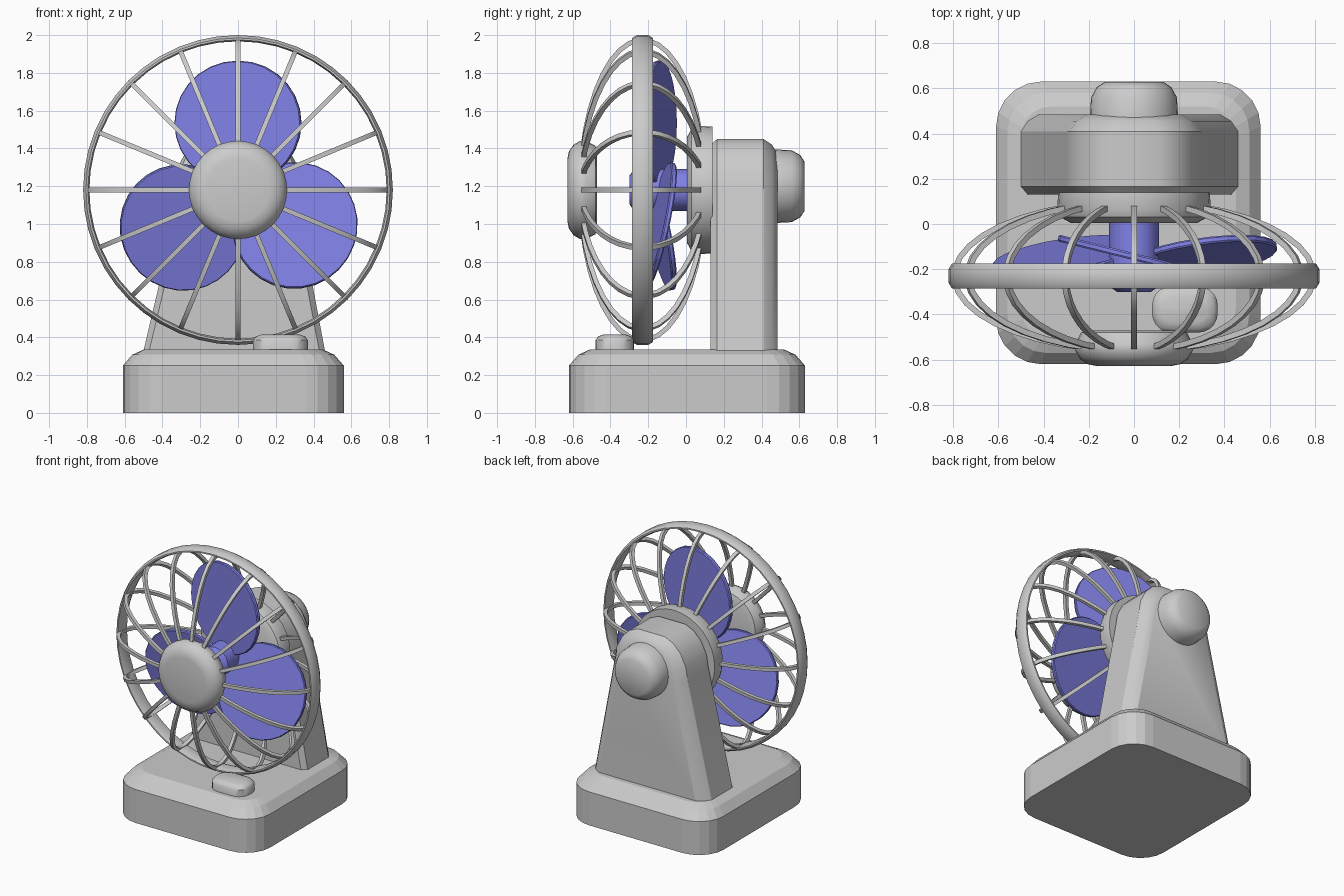
import bpy, bmesh
from math import sin, cos, pi, radians, sqrt, asin
from mathutils import Matrix, Vector

if "Cube" in bpy.data.objects:
    bpy.data.objects.remove(bpy.data.objects["Cube"])

AXIS_Z = 1.18


def add_loft(bm, rings, closed=False):
    """Skin a series of vertex rings; cap the ends or close into a loop."""
    vs = [[bm.verts.new(p) for p in r] for r in rings]
    n = len(vs[0])
    pairs = list(zip(vs, vs[1:])) + ([(vs[-1], vs[0])] if closed else [])
    for a, b in pairs:
        for i in range(n):
            j = (i + 1) % n
            bm.faces.new((a[i], a[j], b[j], b[i]))
    if not closed:
        bm.faces.new(vs[0])
        bm.faces.new(vs[-1])


def finish(name, bm, smooth=None, mat=None):
    bmesh.ops.recalc_face_normals(bm, faces=bm.faces)
    me = bpy.data.meshes.new(name)
    bm.to_mesh(me)
    bm.free()
    ob = bpy.data.objects.new(name, me)
    bpy.context.collection.objects.link(ob)
    if mat:
        me.materials.append(mat)
    if smooth:
        bpy.ops.object.select_all(action='DESELECT')
        ob.select_set(True)
        bpy.context.view_layer.objects.active = ob
        bpy.ops.object.shade_smooth_by_angle(angle=radians(smooth))
    return ob


def loft(name, rings, closed=False, smooth=None, mat=None):
    bm = bmesh.new()
    add_loft(bm, rings, closed)
    return finish(name, bm, smooth, mat)


def turned(name, profile, seg=32, z=AXIS_Z, closed=False, smooth=35, mat=None):
    """Revolve (y, radius) points about the fan axis."""
    rings = [[(r * cos(2 * pi * i / seg), y, z + r * sin(2 * pi * i / seg))
              for i in range(seg)] for y, r in profile]
    return loft(name, rings, closed, smooth, mat)


def rounded_slab(name, x0, x1, y0, y1, rad, levels, seg=5, smooth=None):
    """Rounded rectangle lofted through (z, inset) levels."""
    rings = []
    for z, d in levels:
        r, ring = rad - d * 0.6, []
        for k, (cx, cy) in enumerate(((x1, y1), (x0, y1), (x0, y0), (x1, y0))):
            sx, sy = ((1, 1), (-1, 1), (-1, -1), (1, -1))[k]
            for i in range(seg + 1):
                a = pi / 2 * (k + i / seg)
                ring.append((cx - sx * (d + r) + r * cos(a), cy - sy * (d + r) + r * sin(a), z))
        rings.append(ring)
    return loft(name, rings, smooth=smooth)


# Base and control button
rounded_slab("base", -0.61, 0.56, -0.62, 0.63, 0.2,
             [(0, 0), (0.25, 0), (0.308, 0.05), (0.335, 0.11)])
rounded_slab("button", 0.08, 0.37, -0.48, -0.275, 0.085,
             [(0.32, 0), (0.385, 0), (0.405, 0.015), (0.415, 0.045)], smooth=40)


# Tapered support column with rounded top
def column_ring(y, d):
    half = [(0.30, 1.18), (0.285, 1.27), (0.24, 1.36), (0.18, 1.42), (0.11, 1.45)]
    right = [(x - d, z - d * (z - 1.1) / 0.35) for x, z in half]
    pts = [(0.46 - d, 0.33)] + right + [(-x, z) for x, z in reversed(right)] + [(-0.50 + d, 0.33)]
    return [(x, y, z) for x, z in pts]


loft("column", [column_ring(y, d) for y, d in
                ((0.13, 0.03), (0.165, 0), (0.41, 0), (0.455, 0.03), (0.485, 0.08))], smooth=30)

# Motor cap behind, guard plate, guard front cap
turned("motor_cap", [(0.47, 0.195), (0.56, 0.19), (0.605, 0.165), (0.628, 0.13)], z=1.2)
turned("guard_back_plate", [(0.005, 0.28), (0.03, 0.325), (0.065, 0.34), (0.14, 0.335)])
turned("guard_front_cap", [(-0.628, 0.165), (-0.62, 0.205), (-0.595, 0.24), (-0.56, 0.26),
                           (-0.53, 0.26), (-0.48, 0.235), (-0.47, 0.2)])

# Guard rim
turned("guard_rim", [(-0.285, 0.795), (-0.285, 0.805), (-0.26, 0.82), (-0.2, 0.82),
                     (-0.175, 0.805), (-0.175, 0.795), (-0.2, 0.787), (-0.26, 0.787)],
       seg=48, closed=True)

# Curved guard ribs: half-ellipse arcs from front cap to back plate
bm = bmesh.new()
CY, AY, AR, W, STEPS = -0.23, 0.33, 0.795, 0.0125, 16
t0, t1 = asin(0.2 / AR), pi - asin(0.29 / AR)
for k in range(16):
    spin = Matrix.Translation((0, 0, AXIS_Z)) @ Matrix.Rotation(k * pi / 8, 4, 'Y')
    rings = []
    for i in range(STEPS + 1):
        t = t0 + (t1 - t0) * i / STEPS
        p = Vector((0, CY - AY * cos(t), AR * sin(t)))
        nrm = Vector((0, -cos(t) / AY, sin(t) / AR)).normalized() * W
        side = Vector((W, 0, 0))
        rings.append([spin @ (p + a * nrm + b * side)
                      for a, b in ((1, 1), (1, -1), (-1, -1), (-1, 1))])
    add_loft(bm, rings)
finish("guard_ribs", bm, smooth=30)

# Blades and hub
blue = bpy.data.materials.new("blade_blue")
blue.diffuse_color = (0.22, 0.22, 0.8, 1)
blue.use_nodes = True
blue.node_tree.nodes["Principled BSDF"].inputs["Base Color"].default_value = blue.diffuse_color
turned("blade_hub", [(0.02, 0.11), (-0.275, 0.11), (-0.3, 0.075)], seg=24, mat=blue)

bm = bmesh.new()
for ang in (0, 122, 236):
    m = (Matrix.Translation((0, -0.145, AXIS_Z)) @ Matrix.Rotation(radians(ang), 4, 'Y')
         @ Matrix.Rotation(radians(-14), 4, 'Z'))
    rings = [[m @ Vector((s * 0.345 * cos(2 * pi * i / 28), y, 0.355 + s * 0.33 * sin(2 * pi * i / 28)))
              for i in range(28)] for y, s in ((-0.015, 0.985), (-0.008, 1), (0.008, 1), (0.015, 0.985))]
    add_loft(bm, rings)
finish("blades", bm, mat=blue)
